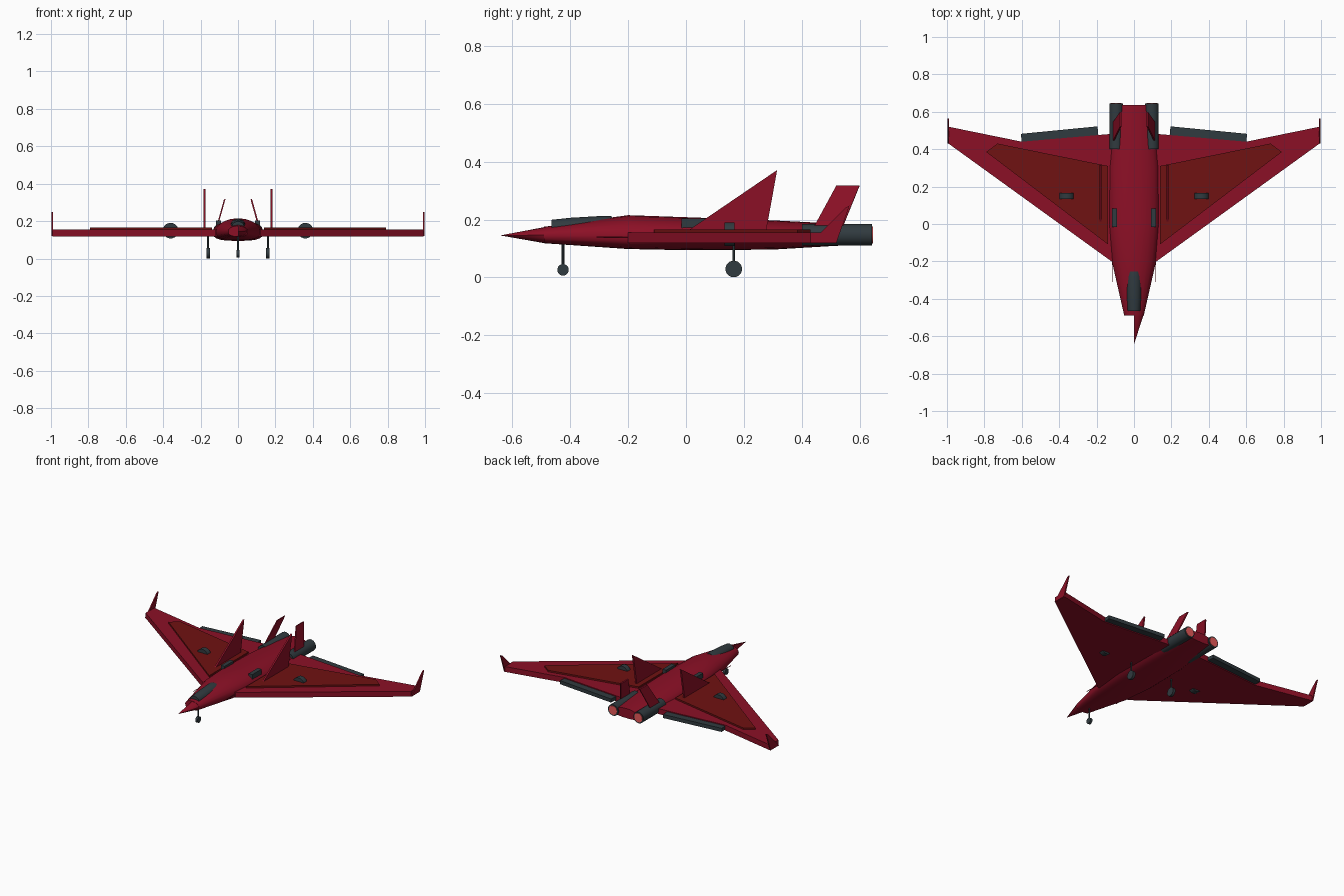
import bpy, bmesh, math
from mathutils import Vector

if "Cube" in bpy.data.objects:
    bpy.data.objects.remove(bpy.data.objects["Cube"])


def material(name, rgb):
    m = bpy.data.materials.new(name)
    m.diffuse_color = (*rgb, 1)
    m.use_nodes = True
    m.node_tree.nodes["Principled BSDF"].inputs["Base Color"].default_value = m.diffuse_color
    return m


RED = material("crimson", (0.26, 0.005, 0.019))
PANEL = material("dark_red", (0.16, 0.006, 0.006))
GREY = material("slate_grey", (0.030, 0.043, 0.050))
GLOW = material("exhaust_glow", (0.80, 0.10, 0.10))


def finish(name, bm, mat, smooth=False):
    bmesh.ops.recalc_face_normals(bm, faces=bm.faces)
    me = bpy.data.meshes.new(name)
    bm.to_mesh(me)
    bm.free()
    ob = bpy.data.objects.new(name, me)
    bpy.context.collection.objects.link(ob)
    me.materials.append(mat)
    if smooth:
        bpy.context.view_layer.objects.active = ob
        ob.select_set(True)
        bpy.ops.object.shade_smooth_by_angle(angle=math.radians(35))
        ob.select_set(False)
    return ob


def loft(name, rings, mat, smooth=False):
    """Skin a list of equal-length point rings and cap the ends."""
    bm = bmesh.new()
    vs = [[bm.verts.new(p) for p in r] for r in rings]
    n = len(vs[0])
    for a, b in zip(vs, vs[1:]):
        for i in range(n):
            j = (i + 1) % n
            bm.faces.new((a[i], a[j], b[j], b[i]))
    bm.faces.new(vs[0])
    bm.faces.new(vs[-1])
    return finish(name, bm, mat, smooth)


def slab(name, pts, offset, mat):
    """Flat outline given thickness along an offset vector."""
    off = Vector(offset)
    a = [Vector(p) - off / 2 for p in pts]
    return loft(name, [a, [p + off for p in a]], mat)


def rod(name, centre, axis, r, length, mat, sides=16):
    """Cylinder along x, y or z."""
    rings = []
    for s in (-0.5, 0.5):
        ring = []
        for i in range(sides):
            t = 2 * math.pi * (i + 0.5) / sides
            u, v, w = r * math.cos(t), r * math.sin(t), s * length
            d = {'x': (w, u, v), 'y': (u, w, v), 'z': (u, v, w)}[axis]
            ring.append(Vector(centre) + Vector(d))
        rings.append(ring)
    return loft(name, rings, mat, True)


def section(y, w, zb, zm, zt, n=20):
    """Fuselage section: domed top, flatter bottom."""
    ring = []
    for i in range(n):
        t = 2 * math.pi * i / n
        c, s = math.cos(t), math.sin(t)
        if s >= 0:
            ring.append((w * c, y, zm + (zt - zm) * s))
        else:
            ring.append((w * math.copysign(abs(c) ** 0.7, c), y,
                         zm - (zm - zb) * abs(s) ** 0.7))
    return ring


# fuselage
loft("fuselage", [section(*s) for s in (
    (-0.49, 0.052, 0.118, 0.145, 0.175), (-0.20, 0.118, 0.098, 0.143, 0.215),
    (0.0, 0.136, 0.094, 0.14, 0.208), (0.30, 0.134, 0.096, 0.14, 0.197),
    (0.50, 0.115, 0.108, 0.14, 0.187), (0.635, 0.09, 0.115, 0.142, 0.18))], RED, True)

# nose: half cone on the right side
bm = bmesh.new()
tip = bm.verts.new((0, -0.642, 0.145))
arc = [bm.verts.new((0.051 * math.cos(t), -0.488, 0.146 + 0.028 * math.sin(t)))
       for t in [math.pi * (i / 8 - 0.5) for i in range(9)]]
for p, q in zip(arc, arc[1:] + arc[:1]):
    bm.faces.new((p, q, tip))
bm.faces.new(arc)
finish("nose", bm, RED, True)

# canopy
loft("canopy", [section(y, w, 0.15, 0.17, zt, 12) for y, w, zt in (
    (-0.465, 0.034, 0.199), (-0.40, 0.040, 0.206), (-0.28, 0.045, 0.213),
    (-0.255, 0.042, 0.211))], GREY, True)

# nose gear
rod("nose_gear_strut", (0, -0.425, 0.082), 'z', 0.005, 0.08, GREY, 8)
rod("nose_wheel", (0, -0.425, 0.026), 'x', 0.020, 0.016, GREY)

for side, s in (("left", -1), ("right", 1)):
    # main wing
    wing = [(0.0, -0.20), (0.12, -0.20), (0.992, 0.43), (0.992, 0.52),
            (0.60, 0.44), (0.14, 0.48), (0.0, 0.48)]
    slab(side + "_wing", [(s * x, y, 0.137) for x, y in wing], (0, 0, 0.036), RED)
    # raised dark wing panel
    panel = [(0.138, -0.11), (0.79, 0.385), (0.73, 0.43), (0.138, 0.31)]
    slab(side + "_wing_panel", [(s * x, y, 0.159) for x, y in panel],
         (0, 0, 0.013), PANEL)
    # flap behind the trailing edge
    flap = [(0.19, 0.465), (0.60, 0.435), (0.605, 0.482), (0.195, 0.522)]
    slab(side + "_flap", [(s * x, y, 0.137) for x, y in flap], (0, 0, 0.024), GREY)
    # winglet
    slab(side + "_winglet", [(s * 0.993, y, z) for y, z in (
        (0.43, 0.12), (0.52, 0.12), (0.565, 0.248), (0.55, 0.24))],
        (0.008, 0, 0), RED)
    # tall inner fin
    slab(side + "_main_fin", [(s * 0.179, y, z) for y, z in (
        (-0.01, 0.15), (0.275, 0.15), (0.315, 0.371))], (0.011, 0, 0), RED)
    # canted tail fin
    slab(side + "_tail_fin", [(s * x, y, z) for x, y, z in (
        (0.112, 0.44, 0.17), (0.112, 0.54, 0.17), (0.071, 0.60, 0.317),
        (0.071, 0.52, 0.317))], (0.008, 0, 0.002), RED)
    # engine and glowing exhaust
    rod(side + "_engine", (s * 0.095, 0.522, 0.147), 'y', 0.038, 0.243, GREY)
    rod(side + "_exhaust", (s * 0.095, 0.643, 0.147), 'y', 0.030, 0.006, GLOW)
    # dorsal vent
    slab(side + "_vent", [(s * x, y, 0.187) for x, y in (
        (0.090, -0.015), (0.118, -0.015), (0.118, 0.083), (0.090, 0.083))],
        (0, 0, 0.034), GREY)
    # wing pod
    rod(side + "_wing_pod", (s * 0.36, 0.15, 0.149), 'y', 0.042, 0.034, GREY)
    # thin forward probe
    rod(side + "_probe", (s * 0.117, -0.25, 0.14), 'y', 0.002, 0.12, RED, 6)
    # main gear
    rod(side + "_gear_strut", (s * 0.16, 0.165, 0.085), 'z', 0.005, 0.075, GREY, 8)
    rod(side + "_gear_wheel", (s * 0.16, 0.165, 0.029), 'x', 0.029, 0.018, GREY)
